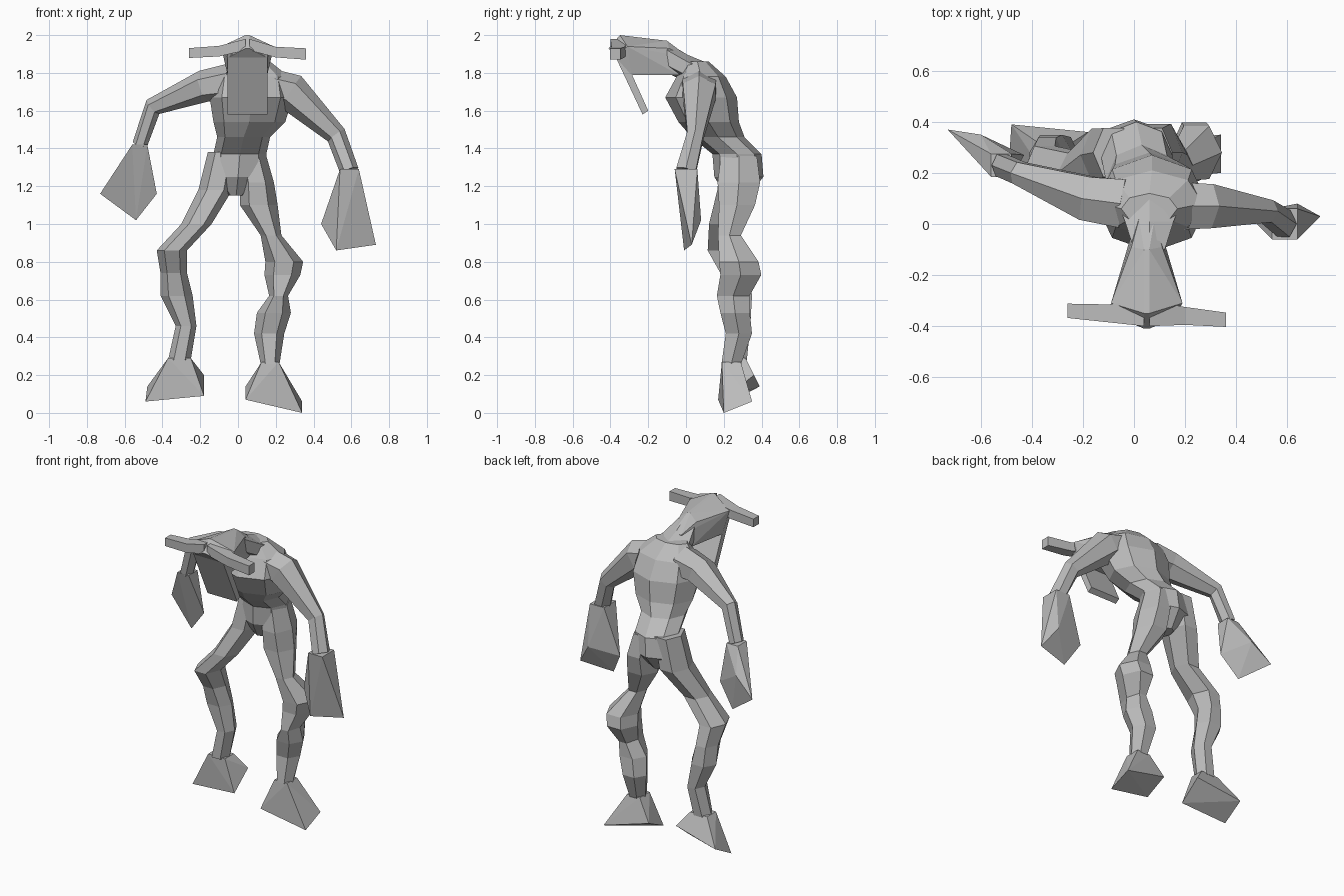
import bpy
import bmesh
from math import cos, sin, pi, sqrt
from mathutils import Vector

default_cube = bpy.data.objects.get("Cube")
if default_cube:
    bpy.data.objects.remove(default_cube, do_unlink=True)

AXIS_X, AXIS_Y, AXIS_Z = Vector((1, 0, 0)), Vector((0, 1, 0)), Vector((0, 0, 1))

# One plain grey for the whole figure
grey = bpy.data.materials.new("plain_grey")
grey.use_nodes = True
grey_value = (.5, .5, .5, 1)
grey.diffuse_color = grey_value
grey.node_tree.nodes["Principled BSDF"].inputs["Base Color"].default_value = grey_value


def finish(name, bm):
    """Turn a bmesh into a flat-shaded object with the grey material."""
    bmesh.ops.recalc_face_normals(bm, faces=bm.faces)
    mesh = bpy.data.meshes.new(name)
    bm.to_mesh(mesh)
    bm.free()
    mesh.materials.append(grey)
    obj = bpy.data.objects.new(name, mesh)
    bpy.context.collection.objects.link(obj)
    return obj


def loft(name, stations, sides=6, depth_axis=AXIS_Y, normal=None):
    """Skin rings along a path; a station is x, y, z, half width, half depth.
    Without a fixed normal the rings turn to follow the path."""
    bm = bmesh.new()
    centres = [Vector(s[:3]) for s in stations]
    phase, grow = (pi / 4, sqrt(2)) if sides == 4 else (0, 1)
    rings = []
    for i, (centre, station) in enumerate(zip(centres, stations)):
        before = centres[max(i - 1, 0)]
        after = centres[min(i + 1, len(centres) - 1)]
        along = normal or (after - before).normalized()
        across = along.cross(depth_axis).normalized()
        deep = across.cross(along).normalized()
        width, depth = station[3] * grow, station[4] * grow
        ring = []
        for k in range(sides):
            angle = phase + 2 * pi * k / sides
            offset = across * width * cos(angle) + deep * depth * sin(angle)
            ring.append(bm.verts.new(centre + offset))
        rings.append(ring)
    for lower, upper in zip(rings, rings[1:]):
        for k in range(sides):
            n = (k + 1) % sides
            bm.faces.new((lower[k], lower[n], upper[n], upper[k]))
    bm.faces.new(rings[0])
    bm.faces.new(rings[-1])
    return finish(name, bm)


def hull(name, points):
    """Wrap a faceted solid around a few corner points."""
    bm = bmesh.new()
    verts = [bm.verts.new(p) for p in points]
    result = bmesh.ops.convex_hull(bm, input=verts)
    loose = [g for g in result["geom_interior"] if isinstance(g, bmesh.types.BMVert)]
    bmesh.ops.delete(bm, geom=loose, context="VERTS")
    return finish(name, bm)


def flared_end(name, joint, width, depth, corners):
    """A foot or hand: a small rectangle at the joint flaring to four corners."""
    x, y, z = joint
    root = [(x + sx * width, y + sy * depth, z) for sx in (-1, 1) for sy in (-1, 1)]
    return hull(name, root + corners)


def mirrored(points, middle):
    """Copy half-width points to both sides of the head's middle plane."""
    return [(middle + s * x, y, z) for x, y, z in points for s in (-1, 1)]


# Torso: pelvis, narrow waist and hunched chest
loft("torso", [
    (-.01, .27, 1.15, .04, .06),
    (.0, .28, 1.25, .15, .13),
    (.01, .27, 1.37, .14, .13),
    (.03, .17, 1.46, .14, .14),
    (.06, .12, 1.54, .19, .16),
    (.07, .08, 1.67, .22, .19),
    (.07, .08, 1.78, .2, .13),
    (.06, .06, 1.86, .11, .06),
], sides=8, normal=AXIS_Z)

# Legs with knobbly knees and calves
loft("left_leg", [
    (.07, .28, 1.36, .08, .11),
    (.1, .28, 1.22, .09, .13),
    (.11, .27, 1.1, .1, .11),
    (.175, .23, .94, .055, .07),
    (.245, .28, .8, .1, .12),
    (.235, .29, .73, .095, .125),
    (.215, .25, .62, .05, .1),
    (.19, .26, .53, .09, .09),
    (.165, .28, .42, .08, .08),
    (.17, .24, .26, .05, .06),
], normal=AXIS_Z)
loft("right_leg", [
    (-.08, .28, 1.38, .08, .11),
    (-.12, .27, 1.18, .09, .12),
    (-.22, .2, 1.0, .08, .09),
    (-.35, .21, .86, .08, .11),
    (-.34, .26, .74, .07, .09),
    (-.325, .28, .62, .085, .08),
    (-.275, .28, .46, .055, .07),
    (-.31, .27, .28, .06, .06),
], normal=AXIS_Z)

# Wedge feet
flared_end("left_foot", (.17, .24, .27), .045, .05, [
    (.34, .2, .0), (.04, .17, .07), (.34, .35, .06), (.04, .32, .14)])
flared_end("right_foot", (-.31, .27, .29), .06, .045, [
    (-.49, .24, .06), (-.18, .22, .09), (-.48, .39, .14), (-.18, .36, .2)])

# Long thin arms
loft("left_arm", [
    (.1, .07, 1.74, .1, .11),
    (.28, .07, 1.7, .1, .1),
    (.52, .05, 1.47, .055, .05),
    (.59, .0, 1.28, .05, .06),
])
loft("right_arm", [
    (-.04, .08, 1.75, .1, .11),
    (-.18, .1, 1.73, .085, .1),
    (-.45, .2, 1.62, .05, .05),
    (-.52, .23, 1.42, .04, .05),
])

# Heavy flared hands
flared_end("left_hand", (.59, .0, 1.29), .05, .06, [
    (.52, -.01, .86), (.73, .03, .89), (.44, .04, 1.0), (.64, .08, 1.02)])
flared_end("right_hand", (-.52, .23, 1.42), .04, .045, [
    (-.73, .37, 1.16), (-.54, .3, 1.02), (-.43, .27, 1.16), (-.6, .35, 1.27)])

# Neck reaching forward from the shoulders
loft("neck", [
    (.06, .12, 1.77, .08, .16),
    (.06, .01, 1.82, .075, .11),
    (.06, -.1, 1.88, .08, .07),
], depth_axis=AXIS_X, normal=AXIS_Y)

# Wedge head, broad at the front
HEAD_MIDDLE = .05
hull("head", mirrored([
    (.01, -.41, 1.93), (.01, -.35, 2.0), (.01, -.1, 1.97),
    (.06, -.09, 1.93), (.14, -.31, 1.94), (.105, -.37, 1.88),
    (.105, -.29, 1.79), (.06, -.04, 1.79), (.03, .02, 1.88),
], HEAD_MIDDLE))

# Flat muzzle hanging down from the front of the head
hull("muzzle", mirrored([
    (.105, -.38, 1.9), (.105, -.29, 1.8),
    (.105, -.23, 1.58), (.105, -.2, 1.6),
], HEAD_MIDDLE))

# Square ears sticking out sideways
loft("left_ear", [
    (.06, -.35, 1.95, .03, .05),
    (.2, -.36, 1.91, .028, .035),
    (.36, -.375, 1.9, .03, .028),
], sides=4, normal=AXIS_X)
loft("right_ear", [
    (.04, -.35, 1.95, .03, .05),
    (-.1, -.35, 1.915, .028, .035),
    (-.26, -.34, 1.905, .026, .028),
], sides=4, normal=AXIS_X)
